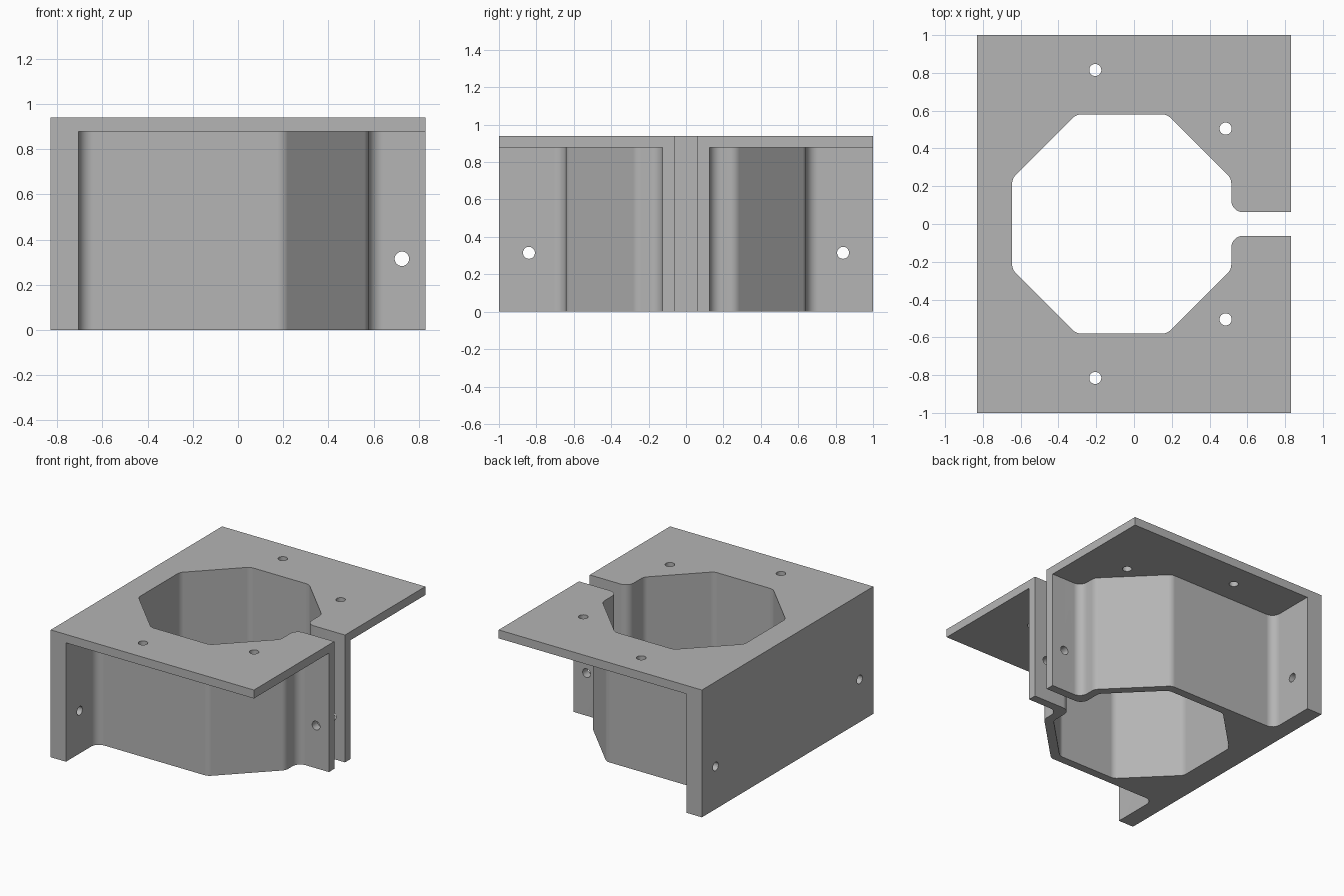
import bpy, bmesh, math
from mathutils import Vector, Matrix

cube = bpy.data.objects.get("Cube")
if cube:
    bpy.data.objects.remove(cube, do_unlink=True)

grey = bpy.data.materials.new("plain grey")
grey.use_nodes = True
grey.diffuse_color = (0.46, 0.46, 0.46, 1)
grey.node_tree.nodes["Principled BSDF"].inputs["Base Color"].default_value = grey.diffuse_color

HALF_X, HEIGHT, PLATE = 0.83, 0.94, 0.0625
WALL, SLOT, BACK = 0.0625, 0.0625, 0.125
CENTRE_X, APOTHEM, ROUND = -0.065, 0.58, 0.0625
HOLE = 0.032


def add_object(name, bm):
    bmesh.ops.recalc_face_normals(bm, faces=bm.faces)
    mesh = bpy.data.meshes.new(name)
    bm.to_mesh(mesh)
    bm.free()
    mesh.materials.append(grey)
    obj = bpy.data.objects.new(name, mesh)
    bpy.context.collection.objects.link(obj)
    return obj


def rounded(corners, steps=6):
    """Replace each corner (x, y, radius) of a closed outline with an arc."""
    pts = []
    for i, (x, y, r) in enumerate(corners):
        p = Vector((x, y))
        if r == 0:
            pts.append(p)
            continue
        a = (Vector(corners[i - 1][:2]) - p).normalized()
        b = (Vector(corners[(i + 1) % len(corners)][:2]) - p).normalized()
        half = a.angle(b) / 2
        centre = p + (a + b).normalized() * r / math.sin(half)
        start = p + a * r / math.tan(half) - centre
        end = p + b * r / math.tan(half) - centre
        sweep = start.angle(end)
        for k in range(steps + 1):
            t = k / steps
            arc = (start * math.sin((1 - t) * sweep) + end * math.sin(t * sweep)) / math.sin(sweep)
            pts.append(centre + arc)
    return pts


def extrude(name, half_outline, z0, z1):
    """Mirror a half outline across y = 0 and extrude it upwards."""
    outline = half_outline + [(x, -y, r) for x, y, r in reversed(half_outline)]
    bm = bmesh.new()
    face = bm.faces.new([bm.verts.new((p.x, p.y, z0)) for p in rounded(outline)])
    top = bmesh.ops.extrude_face_region(bm, geom=[face])["geom"]
    bmesh.ops.translate(bm, vec=(0, 0, z1 - z0),
                        verts=[v for v in top if isinstance(v, bmesh.types.BMVert)])
    return add_object(name, bm)


def apply_boolean(obj, other, operation):
    mod = obj.modifiers.new("boolean", 'BOOLEAN')
    mod.operation, mod.solver, mod.object = operation, 'EXACT', other
    bpy.context.view_layer.objects.active = obj
    bpy.ops.object.modifier_apply(modifier=mod.name)
    bpy.data.objects.remove(other, do_unlink=True)


def drill(obj, centre, axis, length):
    bm = bmesh.new()
    turn = Vector((0, 0, 1)).rotation_difference(Vector(axis)).to_matrix().to_4x4()
    bmesh.ops.create_cone(bm, cap_ends=True, segments=32, radius1=HOLE, radius2=HOLE,
                          depth=length, matrix=Matrix.Translation(centre) @ turn)
    apply_boolean(obj, add_object("drill", bm), 'DIFFERENCE')


def octagon_half(apothem, r):
    side = apothem * math.tan(math.pi / 8)
    return [(CENTRE_X + x, y, r) for x, y in
            ((-apothem, side), (-side, apothem), (side, apothem), (apothem, side))]


# Octagonal opening leading into the slot
inner_x = CENTRE_X + APOTHEM
opening = octagon_half(APOTHEM, ROUND) + [(inner_x, SLOT, ROUND), (HALF_X, SLOT, 0)]

# Collar, clamp flanges and back wall in one outline
outer = APOTHEM + WALL
flange_y = SLOT + WALL
back_x = -HALF_X + BACK
shell = opening + [(HALF_X, flange_y, 0), (inner_x + WALL, flange_y, ROUND)]
shell += list(reversed(octagon_half(outer, ROUND)[2:]))
shell += [(back_x, outer, ROUND), (back_x, 1, 0), (-HALF_X, 1, 0)]
bracket = extrude("clamp_bracket", shell, 0, HEIGHT - PLATE)

# Top plate
plate = extrude("top_plate", opening + [(HALF_X, 1, 0), (-HALF_X, 1, 0)], HEIGHT - PLATE, HEIGHT)
apply_boolean(bracket, plate, 'UNION')

# Screw holes in plate and back wall, then the clamp bolt hole
for side in (-1, 1):
    drill(bracket, (-0.205, side * 0.815, HEIGHT), (0, 0, 1), 0.3)
    drill(bracket, (0.485, side * 0.505, HEIGHT), (0, 0, 1), 0.3)
    drill(bracket, (-HALF_X, side * 0.84, 0.315), (1, 0, 0), 0.5)
drill(bracket, (0.725, 0, 0.315), (0, 1, 0), 0.6)

# Smooth fillets with crisp edges
bpy.ops.object.select_all(action='DESELECT')
bracket.select_set(True)
bpy.context.view_layer.objects.active = bracket
bpy.ops.object.shade_smooth_by_angle(angle=math.radians(30))
weighted = bracket.modifiers.new("weighted normals", 'WEIGHTED_NORMAL')
weighted.keep_sharp = True
